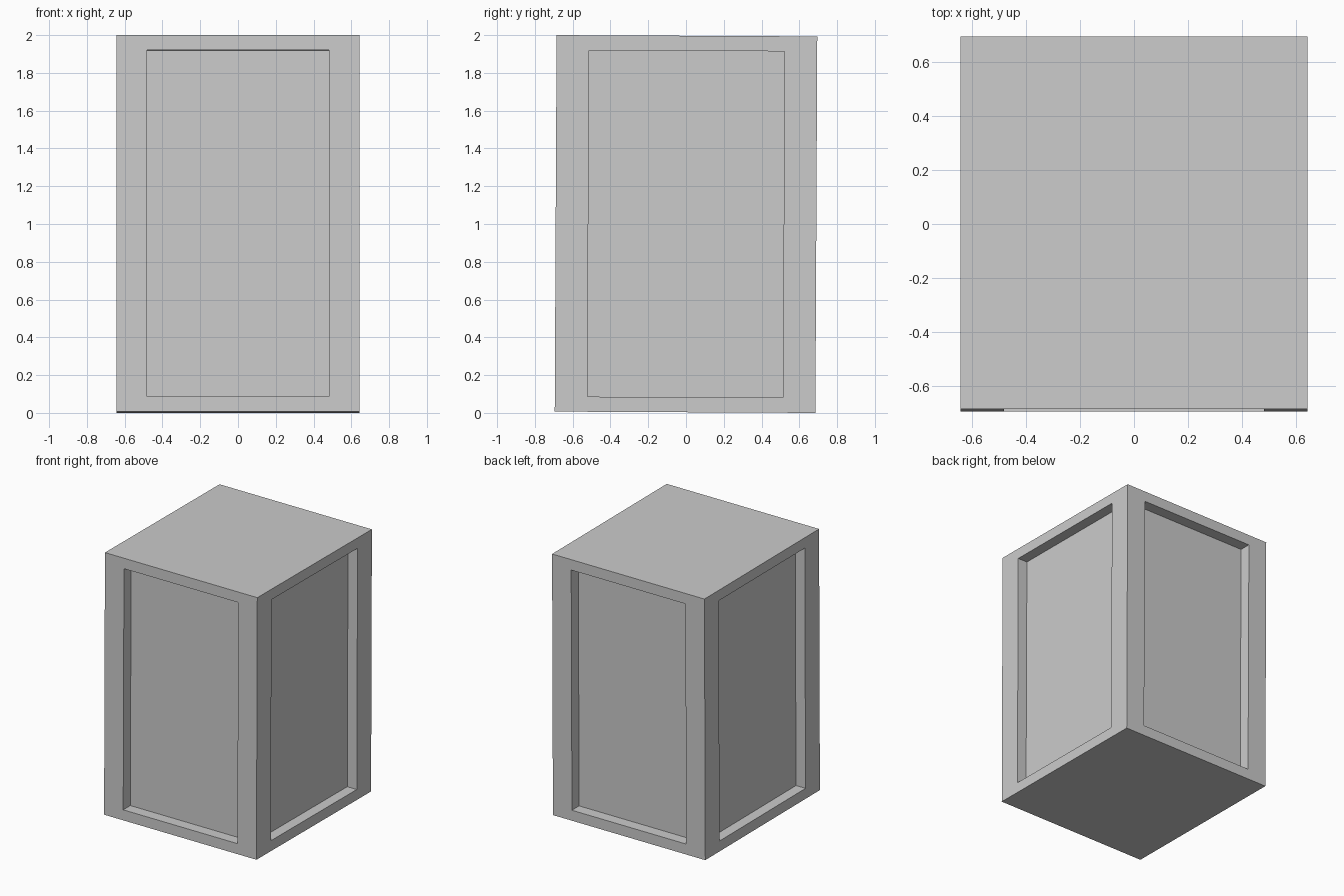
import bpy, bmesh
from mathutils import Matrix, Vector

if "Cube" in bpy.data.objects:
    bpy.data.objects.remove(bpy.data.objects["Cube"])

HALF = Vector((0.642, 0.69, 0.9965))   # half size of the crate
PANEL = Vector((0.75, 0.75, 0.92))     # panel opening as a fraction of each half size
DEPTH = 0.125                          # recess depth as a fraction of the half size
TILT = -0.005                          # slight backward lean, radians

bm = bmesh.new()
bmesh.ops.create_cube(bm, size=2.0, matrix=Matrix.Diagonal((*HALF, 1.0)))

# Recessed panel on each of the four upright faces
for face in [f for f in bm.faces if abs(f.normal.z) < 0.5]:
    normal = face.normal.copy()
    axis = 0 if abs(normal.x) > 0.5 else 1
    bmesh.ops.inset_individual(bm, faces=[face], thickness=0.1)
    for v in face.verts:
        for i in range(3):
            if i != axis:
                v.co[i] = HALF[i] * PANEL[i] * (1 if v.co[i] > 0 else -1)
    floor = bmesh.ops.extrude_discrete_faces(bm, faces=[face])["faces"][0]
    bmesh.ops.translate(bm, verts=floor.verts, vec=-normal * DEPTH * HALF[axis])

# Lean the crate and stand it on the ground
bm.transform(Matrix.Rotation(TILT, 4, 'X'))
bm.transform(Matrix.Translation((0, 0, -min(v.co.z for v in bm.verts))))
bmesh.ops.recalc_face_normals(bm, faces=bm.faces)

mesh = bpy.data.meshes.new("panelled_crate")
bm.to_mesh(mesh)
bm.free()
bpy.context.collection.objects.link(bpy.data.objects.new("panelled_crate", mesh))
